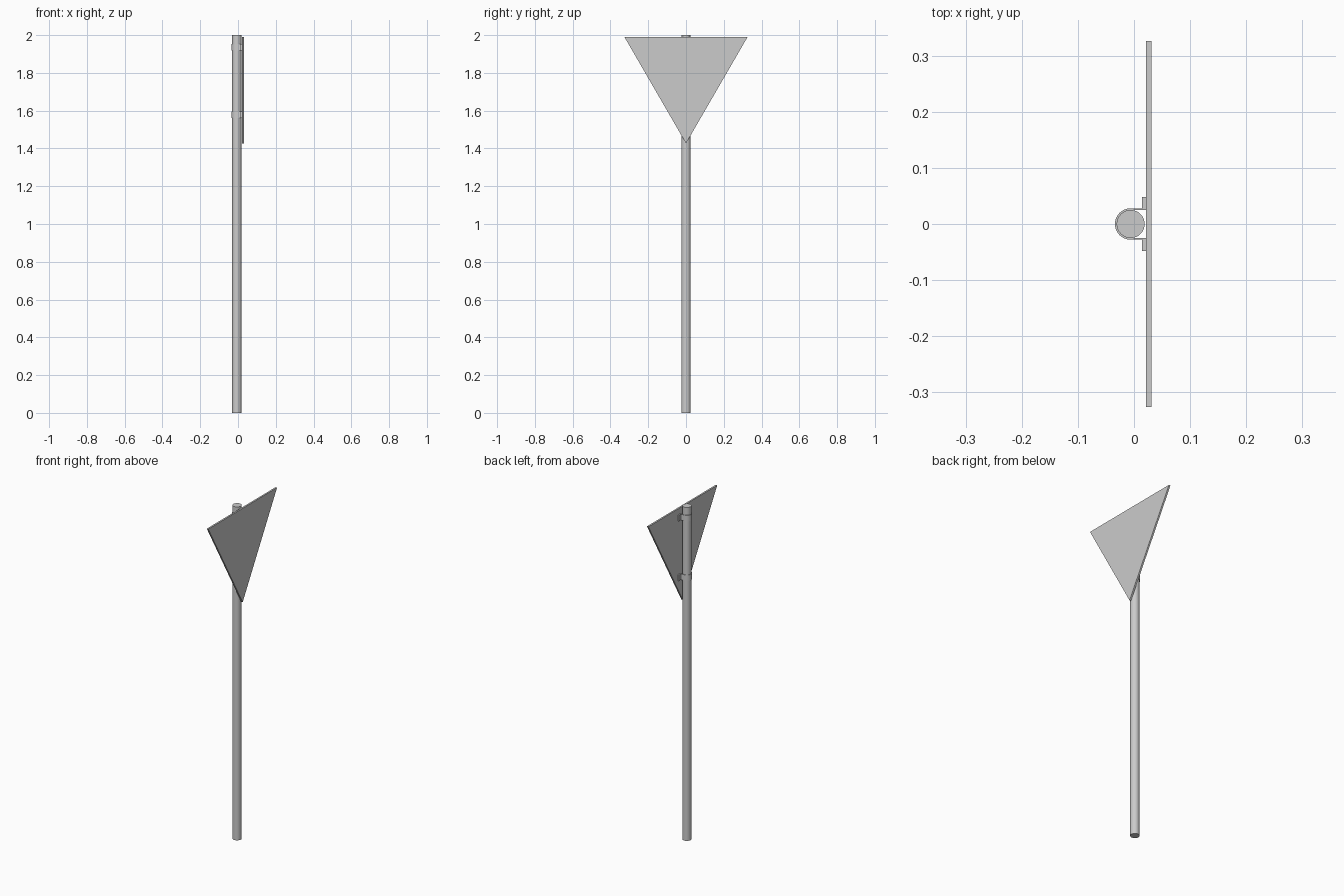
import bpy, bmesh, math

if "Cube" in bpy.data.objects:
    bpy.data.objects.remove(bpy.data.objects["Cube"])

PX = -0.006      # pole axis
R = 0.025        # pole radius


def prism(name, pts, vec):
    """Extrude a closed outline (3D points) along vec."""
    bm = bmesh.new()
    face = bm.faces.new([bm.verts.new(p) for p in pts])
    ext = bmesh.ops.extrude_face_region(bm, geom=[face])
    moved = [g for g in ext["geom"] if isinstance(g, bmesh.types.BMVert)]
    bmesh.ops.translate(bm, verts=moved, vec=vec)
    bmesh.ops.recalc_face_normals(bm, faces=bm.faces)
    mesh = bpy.data.meshes.new(name)
    bm.to_mesh(mesh)
    bm.free()
    obj = bpy.data.objects.new(name, mesh)
    bpy.context.collection.objects.link(obj)
    return obj


def smooth(obj):
    bpy.ops.object.select_all(action='DESELECT')
    obj.select_set(True)
    bpy.context.view_layer.objects.active = obj
    bpy.ops.object.shade_smooth_by_angle(angle=math.radians(35))


# Pole
bpy.ops.mesh.primitive_cylinder_add(vertices=32, radius=R, depth=2,
                                    end_fill_type='TRIFAN', location=(PX, 0, 1))
pole = bpy.context.object
pole.name = "pole"
smooth(pole)

# Triangular sign plate, point down
prism("sign_plate",
      [(0.021, -0.326, 1.99), (0.021, 0.326, 1.99), (0.021, 0, 1.427)],
      (0.01, 0, 0))


# Clamps: U strap around the pole with flanges bolted to the plate
def arc(radius):
    return [(PX - radius * math.sin(a), radius * math.cos(a))
            for a in (math.pi * i / 16 for i in range(17))]


outer, inner = 0.028, R
half = [(0.021, inner), (0.021, 0.048), (0.014, 0.048), (0.014, outer)]
outline = half + arc(outer) + [(x, -y) for x, y in reversed(half)] + arc(inner)[::-1]

for label, z in (("upper", 1.918), ("lower", 1.56)):
    smooth(prism(label + "_clamp", [(x, y, z) for x, y in outline], (0, 0, 0.036)))
